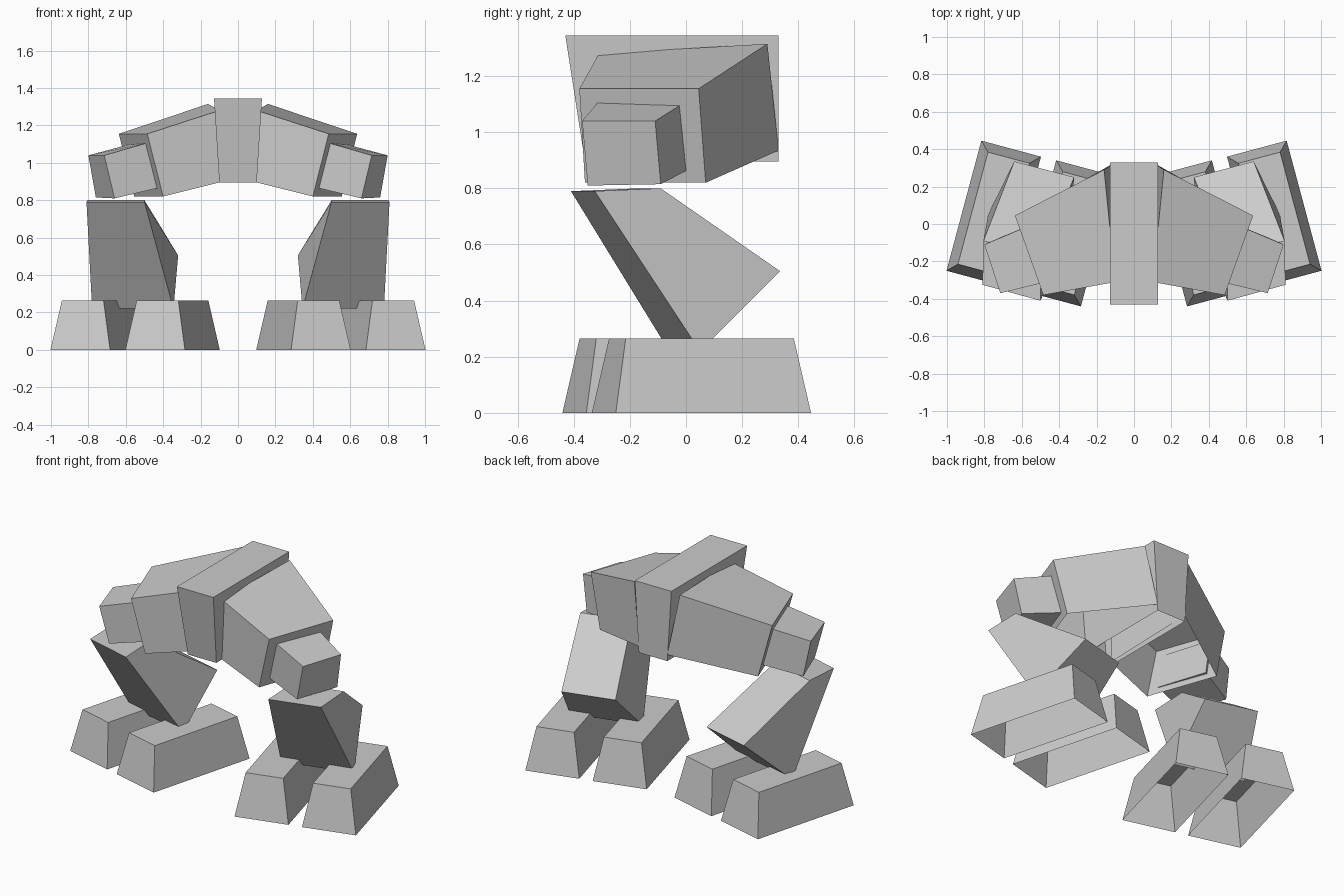
import bpy, bmesh
from math import radians, cos, sin

if "Cube" in bpy.data.objects:
    bpy.data.objects.remove(bpy.data.objects["Cube"])


def block(name, upper, lower, open_bottom=False, mirror=True):
    """Six-sided solid lofted between two four-point loops."""
    bm = bmesh.new()
    a = [bm.verts.new(p) for p in upper]
    b = [bm.verts.new(p) for p in lower]
    bm.faces.new(a)
    if not open_bottom:
        bm.faces.new(b[::-1])
    for i in range(4):
        j = (i + 1) % 4
        bm.faces.new((a[j], a[i], b[i], b[j]))
    bmesh.ops.recalc_face_normals(bm, faces=bm.faces)
    mesh = bpy.data.meshes.new(name)
    bm.to_mesh(mesh)
    bm.free()
    obj = bpy.data.objects.new(name, mesh)
    bpy.context.collection.objects.link(obj)
    if mirror:
        m = obj.modifiers.new("mirror", 'MIRROR')
        m.use_axis[0] = True
        m.use_mirror_merge = False
    return obj


def turned_rect(cx, cy, w, l, z, angle=radians(15)):
    """Corners of a rectangle turned about its centre."""
    c, s = cos(angle), sin(angle)
    return [(cx + x * c - y * s, cy + x * s + y * c, z)
            for x, y in ((-w/2, -l/2), (w/2, -l/2), (w/2, l/2), (-w/2, l/2))]


# Feet: two tapered shells per leg, open underneath
for name, cx, cy in (("inner_foot", 0.35, -0.05), ("outer_foot", 0.75, 0.055)):
    block(name, turned_rect(cx, cy, 0.23, 0.62, 0.265),
          turned_rect(cx, cy, 0.33, 0.72, 0), open_bottom=True)

# Legs: slanted wedge; loops are the inner and outer side profiles
block("leg",
      [(0.50, -0.41, 0.79), (0.50, -0.17, 0.80), (0.32, 0.25, 0.505), (0.345, -0.06, 0.22)],
      [(0.81, -0.325, 0.79), (0.805, -0.09, 0.80), (0.64, 0.335, 0.505), (0.78, 0.05, 0.22)])

# Hip armour on each side, open underneath
block("hip",
      [(0.10, -0.31, 1.28), (0.485, -0.38, 1.155), (0.637, 0.045, 1.155), (0.16, 0.29, 1.315)],
      [(0.08, -0.30, 0.90), (0.40, -0.36, 0.82), (0.555, 0.07, 0.82), (0.10, 0.33, 0.935)],
      open_bottom=True)

# Small pods at the hip ends
block("hip_pod",
      [(0.49, -0.315, 1.105), (0.715, -0.37, 1.04), (0.80, -0.11, 1.04), (0.575, -0.015, 1.10)],
      [(0.43, -0.30, 0.865), (0.66, -0.35, 0.81), (0.76, -0.09, 0.815), (0.53, 0.005, 0.865)])

# Central pelvis
block("pelvis",
      [(-0.128, -0.43, 1.345), (0.128, -0.43, 1.345), (0.128, 0.33, 1.345), (-0.128, 0.33, 1.345)],
      [(-0.10, -0.36, 0.895), (0.10, -0.36, 0.895), (0.10, 0.33, 0.895), (-0.10, 0.33, 0.895)],
      open_bottom=True, mirror=False)
